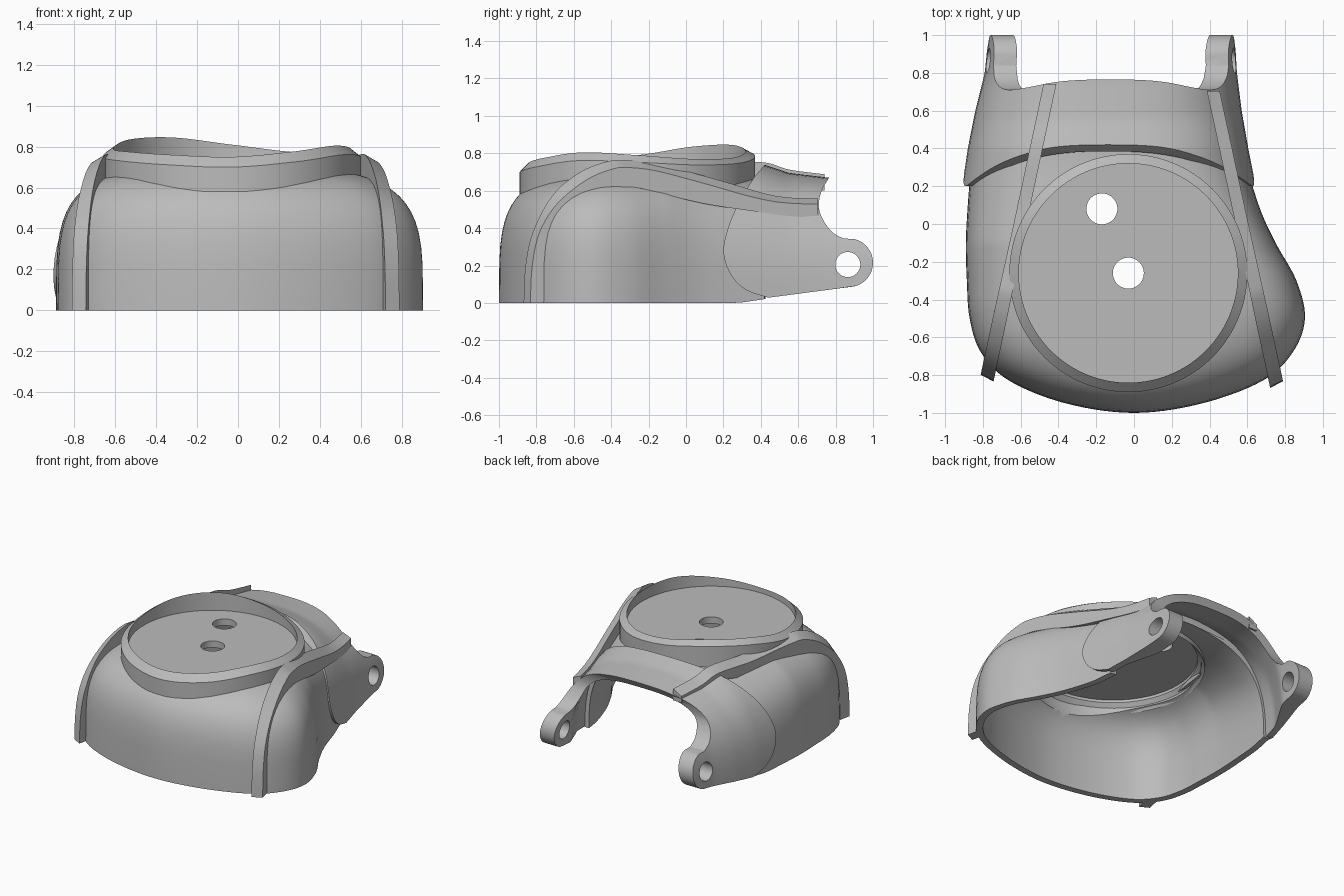
import bpy, bmesh, math
from math import sin, cos, pi
from mathutils import Vector

cube = bpy.data.objects.get("Cube")
if cube:
    bpy.data.objects.remove(cube, do_unlink=True)

grey = bpy.data.materials.new("light_grey")
grey.use_nodes = True
grey.diffuse_color = (0.5, 0.5, 0.5, 1)
grey.node_tree.nodes["Principled BSDF"].inputs["Base Color"].default_value = (0.5, 0.5, 0.5, 1)


def lerp(a, b, t):
    return a + (b - a) * t


def clamp(t):
    return max(0.0, min(1.0, t))


def table(pairs, t):
    """Piecewise linear lookup."""
    for (a, p), (b, q) in zip(pairs, pairs[1:]):
        if t <= b:
            return lerp(p, q, clamp((t - a) / (b - a)))
    return pairs[-1][1]


def spline(points, steps, cyclic=False):
    """Catmull-Rom samples through points."""
    n = len(points)
    get = (lambda i: points[i % n]) if cyclic else (lambda i: points[max(0, min(n - 1, i))])
    out = []
    for i in range(n if cyclic else n - 1):
        a, b, c, d = (Vector(get(i + k)) for k in (-1, 0, 1, 2))
        for s in range(steps):
            t = s / steps
            out.append(0.5 * (2 * b + (c - a) * t + (2 * a - 5 * b + 4 * c - d) * t ** 2
                              + (3 * b - a - 3 * c + d) * t ** 3))
    if not cyclic:
        out.append(Vector(points[-1]))
    return out


def loft(name, rows, cyclic=False, caps=(True, True)):
    """Skin closed sections into one solid."""
    bm = bmesh.new()
    rings = [[bm.verts.new(p) for p in row] for row in rows]
    n = len(rings[0])
    for a, b in zip(rings, rings[1:] + (rings[:1] if cyclic else [])):
        for j in range(n):
            k = (j + 1) % n
            bm.faces.new((a[j], a[k], b[k], b[j]))
    if not cyclic:
        for use, ring in zip(caps, (rings[0], rings[-1])):
            if use:
                bm.faces.new(ring)
    bmesh.ops.remove_doubles(bm, verts=bm.verts, dist=0.0002)
    bmesh.ops.recalc_face_normals(bm, faces=bm.faces)
    mesh = bpy.data.meshes.new(name)
    bm.to_mesh(mesh)
    bm.free()
    obj = bpy.data.objects.new(name, mesh)
    bpy.context.collection.objects.link(obj)
    mesh.materials.append(grey)
    return obj


def activate(obj):
    bpy.ops.object.select_all(action='DESELECT')
    obj.select_set(True)
    bpy.context.view_layer.objects.active = obj


def cut(obj, cutter, operation='DIFFERENCE'):
    mod = obj.modifiers.new("cut", 'BOOLEAN')
    mod.operation, mod.object, mod.solver = operation, cutter, 'EXACT'
    activate(obj)
    bpy.ops.object.modifier_apply(modifier=mod.name)
    bpy.data.objects.remove(cutter, do_unlink=True)


def smooth(obj, angle=35):
    activate(obj)
    bpy.ops.object.shade_smooth_by_angle(angle=math.radians(angle))


def disc(name, x, y, r, z0, z1, n=96):
    return loft(name, [[(x + r * cos(2 * pi * i / n), y + r * sin(2 * pi * i / n), z)
                        for i in range(n)] for z in (z0, z1)])


def arch(left, right, top, height, n, steps=16):
    """Superelliptic arch from left foot over top to right foot."""
    pts = []
    for j in range(2 * steps + 1):
        f = pi * j / (2 * steps)
        u, h = abs(cos(f)) ** (2 / n), sin(f) ** (2 / n)
        if j == steps:
            u, h = 0, 1
        p = top.lerp(left if j < steps else right, u)
        # The lower edge rises toward the rear
        pts.append((p.x, p.y, max(height * h, .145 * (p.y - .28))))
    return pts


CX, CY = -0.03, -0.26

# Toe dome: shell over a lopsided outline
ys = [.42, .1, -.1, -.3, -.5, -.68, -.83, -.95]
lefts = [-.855, -.88, -.89, -.885, -.87, -.81, -.66, -.36]
rights = [.565, .66, .75, .86, .905, .84, .68, .36]
outline = spline(list(zip(lefts, ys)) + [(0, -1)] + list(zip(rights, ys))[::-1], 7)
rows = []
for i in range(len(outline) // 2 + 1):
    l, r = outline[i], outline[-1 - i]
    y = l.y
    top = Vector((lerp(-0.05, -0.13, clamp(y + .25)), max(y, -.25) + .08 * clamp(y / .42)))
    n = lerp(4, 3, clamp((y + .1) / .5))
    h = lerp(.7, .665, clamp((y + .1) / .4))
    inset = [p.lerp(top, .05 / (p - top).length) for p in (l, r)]
    rows.append(arch(l, r, top, h, n) + arch(*inset, top, h - .05, n)[::-1])
dome = loft("toe_dome", rows, caps=(True, False))
cut(dome, disc("dome_cutter", CX, CY, .605, .5, 1))
smooth(dome)

# Rear collar: arch loft trimmed to the side silhouette
left_x = [(.1, -.92), (.21, -.91), (.4, -.88), (.6, -.84), (.8, -.79), (1.05, -.765)]
right_x = [(.1, .67), (.21, .645), (.4, .605), (.6, .57), (.8, .545), (1.05, .53)]
crown = [(.1, .78), (.4, .745), (.55, .695), (.76, .67), (1.05, .67)]
rows = []
for i in range(33):
    y = lerp(.1, 1.05, i / 32)
    xl, xr, h = (table(t, y) for t in (left_x, right_x, crown))
    mid = (xl + xr) / 2
    outer = arch(Vector((xl, y)), Vector((xr, y)), Vector((mid, y)), h, 2.75, 20)
    inner = []
    for x, _, z in outer:
        # Walls thicken toward the pivot ears
        t = .05 + .07 * clamp((y - .55) / .22) * clamp((.68 - z) / .2)
        inner.append((mid + (x - mid) * (1 - t / (xr - mid)), y, z * (1 - .05 / h)))
    rows.append(outer + inner[::-1])
collar = loft("rear_collar", rows)
front_edge = spline([(.44, .028), (.32, .07), (.24, .15), (.2, .27), (.225, .4),
                     (.28, .53), (.36, .665), (.425, .745), (.47, .82)], 4)
rear_edge = spline([(.8, .75), (.765, .67), (.725, .6), (.71, .52), (.73, .45),
                    (.78, .38), (.84, .345)], 4)
ear = [(.87 + .13 * cos(a), .215 + .13 * sin(a))
       for a in (math.radians(75 - 8 * k) for k in range(20))]
side = [tuple(p) for p in front_edge + rear_edge] + ear
cut(collar, loft("side_cutter", [[(x, y, z) for y, z in side] for x in (-1.2, 1.2)]), 'INTERSECT')
hole = [(.865 + .067 * cos(2 * pi * k / 40), .205 + .067 * sin(2 * pi * k / 40)) for k in range(40)]
cut(collar, loft("pivot_cutter", [[(x, y, z) for y, z in hole] for x in (-1.2, 1.2)]))
smooth(collar)

# Straps: raised ribs running from collar to toe, top sloping outward
rib_top = [(-.85, 0), (-.84, .2), (-.8, .38), (-.7, .555), (-.55, .68), (-.4, .74), (-.3, .745)]
rib_base = [(-.76, 0), (-.75, .2), (-.72, .34), (-.62, .51), (-.5, .585), (-.4, .61), (-.3, .62)]
low_top = [(-.15, .725), (.1, .66), (.4, .575), (.55, .55), (.705, .545)]
low_base = [(-.15, .59), (.1, .53), (.4, .485), (.55, .465), (.705, .455)]
high_top = [(-.15, .74), (.1, .725), (.4, .735), (.55, .695), (.74, .67)]
high_base = [(-.15, .61), (.1, .6), (.4, .655), (.55, .62), (.74, .6)]
for name, rear, foot, shift, top, base in (
        ("right_strap", -.443, -.785, .04, high_top, high_base),
        ("left_strap", .41, .755, 0, low_top, low_base)):
    sign = 1 if foot > 0 else -1
    rows = []
    for a, b in zip(spline(rib_top + top, 5), spline(rib_base + base, 5)):
        row = []
        for p, w, tilt in ((a, 1, -.022), (a, -1, .018), (b, -1, 0), (b, 1, 0)):
            y = p.x + shift * clamp(-p.x)
            x = lerp(foot, rear, (y + .85) / 1.6) + sign * w * .034
            row.append((x, y + w * .018 * clamp(-p.x * 2), p.y + tilt * clamp((p.y - .4) / .2)))
        rows.append(row)
    smooth(loft(name, rows))

# Wavy rim around the round plate: inner heights every 30 degrees from +x
waves = [.79, .77, .775, .81, .845, .835, .79, .775, .76, .75, .775, .805]
heights = spline([(h, 0) for h in waves], 10, cyclic=True)
rows = []
for i, h in enumerate(heights):
    a = 2 * pi * i / len(heights)
    rows.append([(CX + r * cos(a), CY + r * sin(a), z)
                 for r, z in ((.58, .64), (.63, .58), (.63, h.x - .038 + .012 * sin(a)), (.58, h.x))])
smooth(loft("plate_rim", rows, cyclic=True))

# Round plate with two through holes
plate = disc("round_plate", CX, CY, .59, .66, .71)
for x, y in ((-.17, .08), (CX, CY)):
    cut(plate, disc("hole_cutter", x, y, .082, .5, .8, 48))
smooth(plate)
